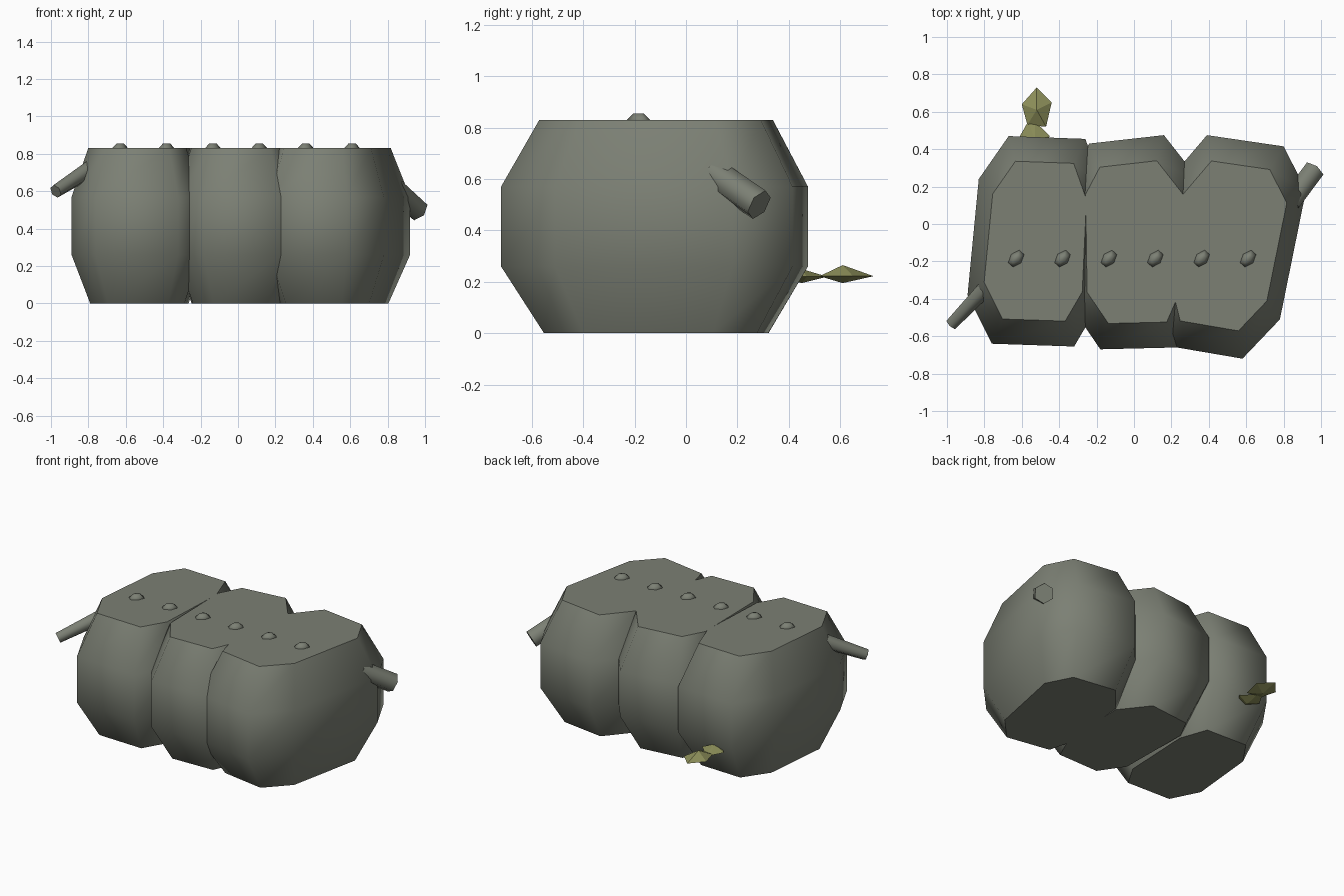
import bpy, bmesh
from mathutils import Vector, Matrix

cube = bpy.data.objects.get("Cube")
if cube:
    bpy.data.objects.remove(cube, do_unlink=True)


def material(name, rgb):
    mat = bpy.data.materials.new(name)
    mat.use_nodes = True
    color = (*rgb, 1)
    mat.diffuse_color = color
    mat.node_tree.nodes["Principled BSDF"].inputs["Base Color"].default_value = color
    return mat


STONE = material("grey green stone", (0.2, 0.215, 0.175))
LEAF = material("olive leaf", (0.26, 0.27, 0.1))


def finish(name, bm, mat):
    bmesh.ops.recalc_face_normals(bm, faces=bm.faces)
    mesh = bpy.data.meshes.new(name)
    bm.to_mesh(mesh)
    bm.free()
    mesh.materials.append(mat)
    obj = bpy.data.objects.new(name, mesh)
    bpy.context.collection.objects.link(obj)
    return obj


def lobe(name, center, outline):
    """Barrel-shaped body section: scaled outlines stacked in height."""
    bm = bmesh.new()
    c = Vector(center)
    rings = []
    for z, scale in ((0, 0.73), (0.26, 1), (0.57, 1), (0.83, 0.76)):
        points = [c + (Vector(p) - c) * scale for p in outline]
        rings.append([bm.verts.new((p.x, p.y, z)) for p in points])
    n = len(outline)
    for low, high in zip(rings, rings[1:]):
        for i in range(n):
            j = (i + 1) % n
            bm.faces.new((low[i], low[j], high[j], high[i])).smooth = True
    # Flat caps with crisp rims
    bm.faces.new(rings[0][::-1])
    bm.faces.new(rings[-1])
    for ring in (rings[0], rings[-1]):
        for i in range(n):
            bm.edges.get((ring[i], ring[(i + 1) % n])).smooth = False
    return finish(name, bm, STONE)


def branch(name, start, end, r_start, r_end):
    """Hexagonal stub between two points."""
    a, b = Vector(start), Vector(end)
    axis = b - a
    turn = axis.to_track_quat('Z', 'Y').to_matrix().to_4x4()
    bm = bmesh.new()
    bmesh.ops.create_cone(bm, cap_ends=True, segments=6, radius1=r_start,
                          radius2=r_end, depth=axis.length,
                          matrix=Matrix.Translation((a + b) / 2) @ turn)
    for f in bm.faces:
        f.smooth = len(f.verts) == 4
    return finish(name, bm, STONE)


def leaf(name, outline, rim_z, top, bottom):
    """Faceted leaf: an outline joined to a peak above and below."""
    bm = bmesh.new()
    rim = [bm.verts.new((x, y, rim_z)) for x, y in outline]
    for peak in (top, bottom):
        tip = bm.verts.new(peak)
        for i, v in enumerate(rim):
            bm.faces.new((v, rim[(i + 1) % len(rim)], tip))
    return finish(name, bm, LEAF)


# Three overlapping body sections
lobe("right_body", (-0.52, -0.09),
     [(-0.89, -0.38), (-0.76, -0.64), (-0.32, -0.655), (-0.2, -0.45),
      (-0.17, 0.2), (-0.26, 0.455), (-0.67, 0.47), (-0.83, 0.24)])
lobe("middle_body", (0, -0.095),
     [(-0.33, -0.45), (-0.18, -0.67), (0.23, -0.66), (0.33, -0.43),
      (0.36, 0.22), (0.16, 0.475), (-0.24, 0.43), (-0.34, 0.24)])
lobe("left_body", (0.49, -0.1),
     [(0.12, -0.45), (0.17, -0.65), (0.58, -0.72), (0.78, -0.51),
      (0.92, 0.18), (0.8, 0.415), (0.39, 0.475), (0.19, 0.24)])

# Side stubs
branch("right_branch", (-0.78, -0.33, 0.725), (-0.975, -0.535, 0.6), 0.05, 0.037)
branch("left_branch", (0.83, 0.11, 0.62), (0.96, 0.285, 0.5), 0.063, 0.063)

# Row of low studs along the top
for i in range(6):
    bm = bmesh.new()
    place = (Matrix.Translation((-0.63 + i * 0.248, -0.185, 0.835))
             @ Matrix.Rotation(0.85, 4, 'Z') @ Matrix.Diagonal((1, 0.68, 1, 1)))
    bmesh.ops.create_cone(bm, cap_ends=True, segments=6, radius1=0.068,
                          radius2=0.024, depth=0.04, matrix=place)
    for f in bm.faces:
        f.smooth = True
    finish(f"stud_{i + 1}", bm, STONE)

# Leaves on the back
leaf("outer_leaf", [(-0.52, 0.73), (-0.6, 0.64), (-0.57, 0.53), (-0.47, 0.52),
                    (-0.44, 0.65)], 0.222, (-0.52, 0.61, 0.265), (-0.52, 0.61, 0.195))
leaf("inner_leaf", [(-0.61, 0.47), (-0.565, 0.55), (-0.53, 0.55), (-0.45, 0.47),
                    (-0.53, 0.36)], 0.22, (-0.53, 0.45, 0.25), (-0.53, 0.45, 0.195))
